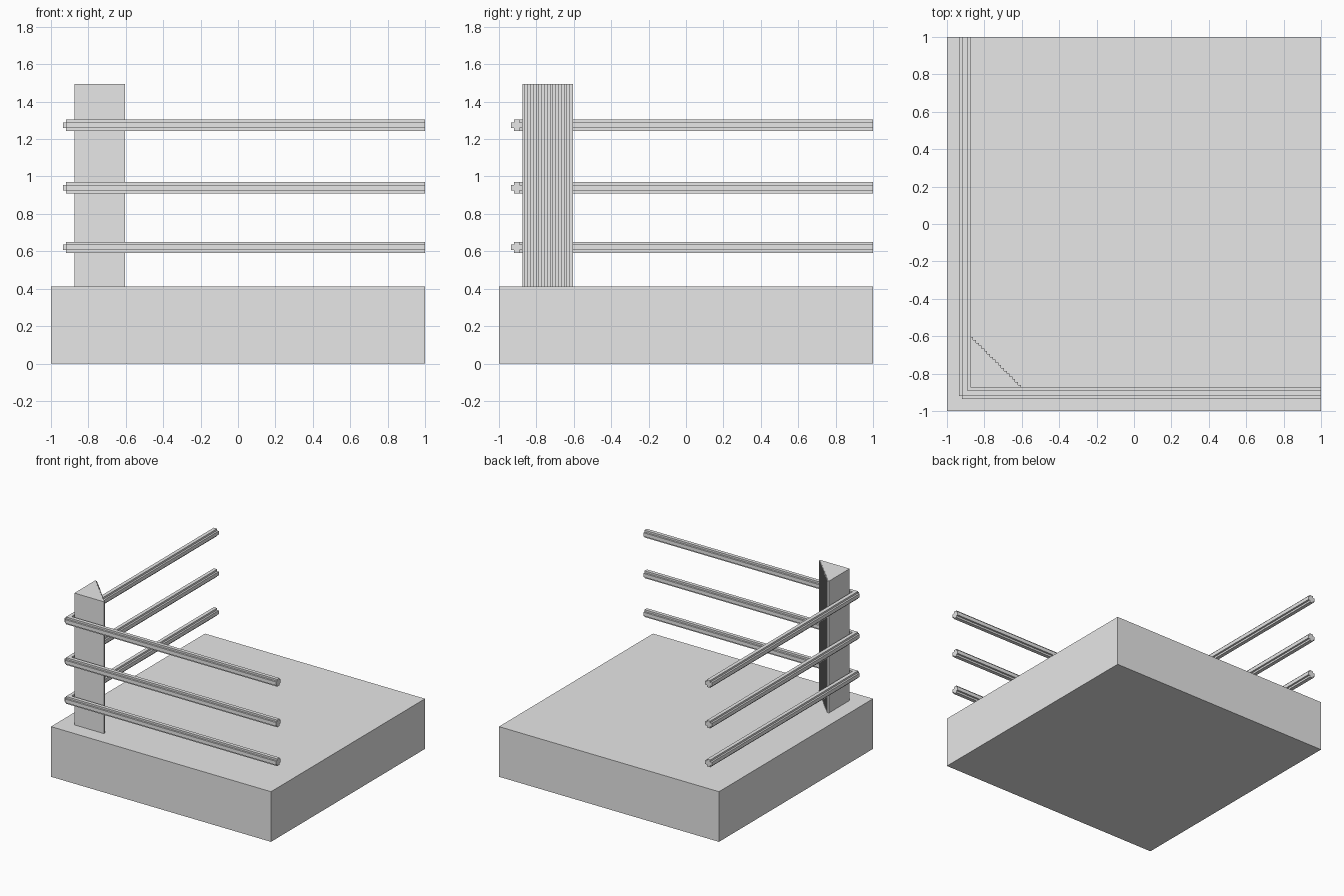
import bpy
import bmesh

cube = bpy.data.objects.get("Cube")
if cube:
    bpy.data.objects.remove(cube, do_unlink=True)

grey = bpy.data.materials.new("plain_grey")
grey.use_nodes = True
colour = (0.8, 0.8, 0.8, 1)
grey.diffuse_color = colour
grey.node_tree.nodes["Principled BSDF"].inputs["Base Color"].default_value = colour

STEP = 0.015          # size of one stair step in the blocky style
INNER = -0.875        # inner edge of the ropes, where the post begins


def prisms(name, parts):
    """Make one object from (outline, bottom, top) vertical prisms."""
    bm = bmesh.new()
    for outline, bottom, top in parts:
        face = bm.faces.new([bm.verts.new((x, y, bottom)) for x, y in outline])
        extruded = bmesh.ops.extrude_face_region(bm, geom=[face], use_keep_orig=True)
        verts = [v for v in extruded["geom"] if isinstance(v, bmesh.types.BMVert)]
        bmesh.ops.translate(bm, verts=verts, vec=(0, 0, top - bottom))
    bmesh.ops.recalc_face_normals(bm, faces=bm.faces[:])
    mesh = bpy.data.meshes.new(name)
    bm.to_mesh(mesh)
    bm.free()
    mesh.materials.append(grey)
    obj = bpy.data.objects.new(name, mesh)
    bpy.context.collection.objects.link(obj)
    return obj


def rect(x0, y0, x1, y1):
    return [(x0, y0), (x1, y0), (x1, y1), (x0, y1)]


def corner(outer, inner):
    """L-shaped outline running round the front right corner."""
    return [(outer, outer), (1, outer), (1, inner),
            (inner, inner), (inner, 1), (outer, 1)]


# Ring platform
prisms("platform", [(rect(-1, -1, 1, 1), 0, 0.412)])

# Triangular corner post with a stair-stepped diagonal side
steps = 18
outline = [(INNER, INNER)]
for i in range(steps):
    x = INNER + (steps - i) * STEP
    outline += [(x, INNER + i * STEP), (x, INNER + (i + 1) * STEP)]
outline.append((INNER, INNER + steps * STEP))
prisms("corner_post", [(outline, 0.412, 1.495)])

# Ropes with a plus-shaped section: a tall core with a thin flange on each side
core_out, core_in = INNER - 3 * STEP, INNER - STEP
flange_out = core_out - STEP
for label, z in (("lower", 0.621), ("middle", 0.94), ("upper", 1.274)):
    low, high = z - STEP, z + STEP
    prisms(label + "_rope", [
        (corner(core_out, core_in), low - STEP, high + STEP),
        (corner(core_in, INNER), low, high),
        (rect(core_out, flange_out, 1, core_out), low, high),
        (rect(flange_out, core_out, core_out, 1), low, high),
    ])
